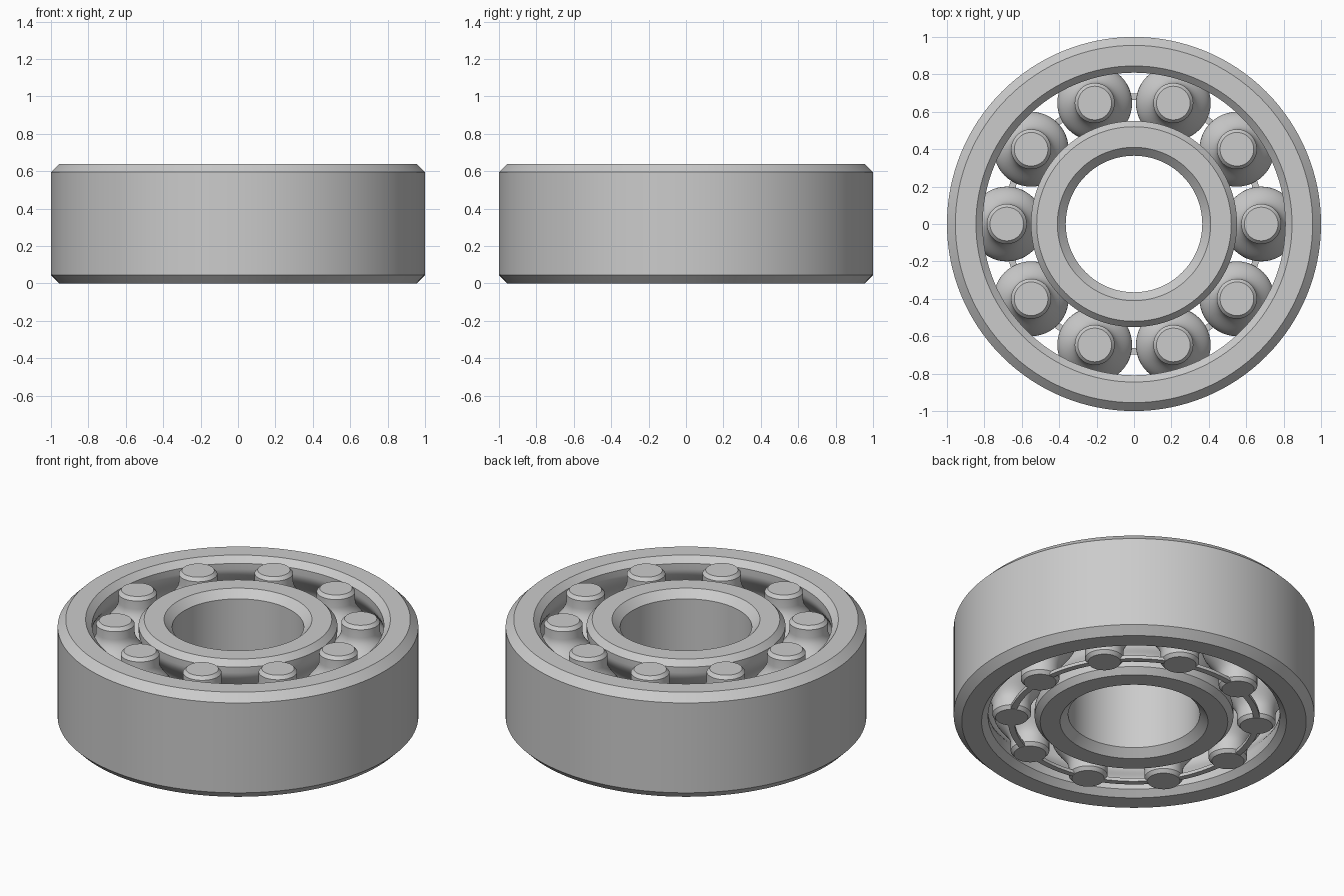
import bpy, bmesh, math

cube = bpy.data.objects.get("Cube")
if cube:
    bpy.data.objects.remove(cube)

HEIGHT = 0.64
PITCH = 0.68      # radius of the circle the rollers sit on
GAP = 0.022       # clearance between rollers and races
COUNT = 10

steel = bpy.data.materials.new("plain grey")
steel.use_nodes = True
grey = (0.6, 0.6, 0.6, 1)
steel.diffuse_color = grey
steel.node_tree.nodes["Principled BSDF"].inputs["Base Color"].default_value = grey


def lathe(name, profile, segments, closed=True):
    """Spin a (radius, height) profile about the z axis."""
    bm = bmesh.new()
    verts = [bm.verts.new((r, 0, z)) for r, z in profile]
    edges = [bm.edges.new(pair) for pair in zip(verts, verts[1:])]
    if closed:
        edges.append(bm.edges.new((verts[-1], verts[0])))
    bmesh.ops.spin(bm, geom=verts + edges, cent=(0, 0, 0), axis=(0, 0, 1),
                   angle=math.tau, steps=segments)
    bmesh.ops.remove_doubles(bm, verts=bm.verts, dist=0.0001)
    bmesh.ops.recalc_face_normals(bm, faces=bm.faces)
    mesh = bpy.data.meshes.new(name)
    bm.to_mesh(mesh)
    bm.free()
    mesh.materials.append(steel)
    obj = bpy.data.objects.new(name, mesh)
    bpy.context.collection.objects.link(obj)
    bpy.ops.object.select_all(action="DESELECT")
    obj.select_set(True)
    bpy.context.view_layer.objects.active = obj
    bpy.ops.object.shade_smooth_by_angle(angle=math.radians(30))
    return obj


def flare(steps=12, stub=0.107, belly=0.2, z0=0.07, z1=0.25):
    """Roller side: slim stub swelling smoothly to the belly and back."""
    lower = []
    for i in range(steps + 1):
        t = i / steps
        r = stub + (belly - stub) * (1 - math.cos(math.pi * t)) / 2
        lower.append((r, z0 + (z1 - z0) * t))
    return lower + [(r, HEIGHT - z) for r, z in reversed(lower)]


side = flare()

# Outer ring: bevelled rim and a race that follows the rollers
race = [(PITCH + r + GAP, z) for r, z in side]
lathe("outer_ring",
      [(0.955, 0), (1, 0.045), (1, HEIGHT - 0.045), (0.955, HEIGHT),
       (0.845, HEIGHT), (race[0][0], HEIGHT - 0.035)]
      + race[::-1] + [(race[0][0], 0.035), (0.845, 0)], 128)

# Inner ring: bevelled bore and matching race
race = [(PITCH - r - GAP, z) for r, z in side]
lathe("inner_ring",
      [(0.52, 0), (race[0][0], 0.035)] + race
      + [(race[0][0], HEIGHT - 0.035), (0.52, HEIGHT), (0.41, HEIGHT),
         (0.365, HEIGHT - 0.045), (0.365, 0.045), (0.41, 0)], 128)

# Rollers, flush with both faces of the rings
roller = lathe("roller_1",
               [(0, 0), (0.09, 0), (0.107, 0.02)] + side
               + [(0.107, HEIGHT - 0.02), (0.09, HEIGHT), (0, HEIGHT)],
               48, closed=False)
for i in range(COUNT):
    obj = roller
    if i:
        obj = bpy.data.objects.new(f"roller_{i + 1}", roller.data)
        bpy.context.collection.objects.link(obj)
    a = math.tau * i / COUNT
    obj.location = (PITCH * math.cos(a), PITCH * math.sin(a), 0)

# Thin ring joining the rollers underneath
lathe("spacer_ring", [(0.663, 0.001), (0.698, 0.001), (0.698, 0.021), (0.663, 0.021)], 96)
